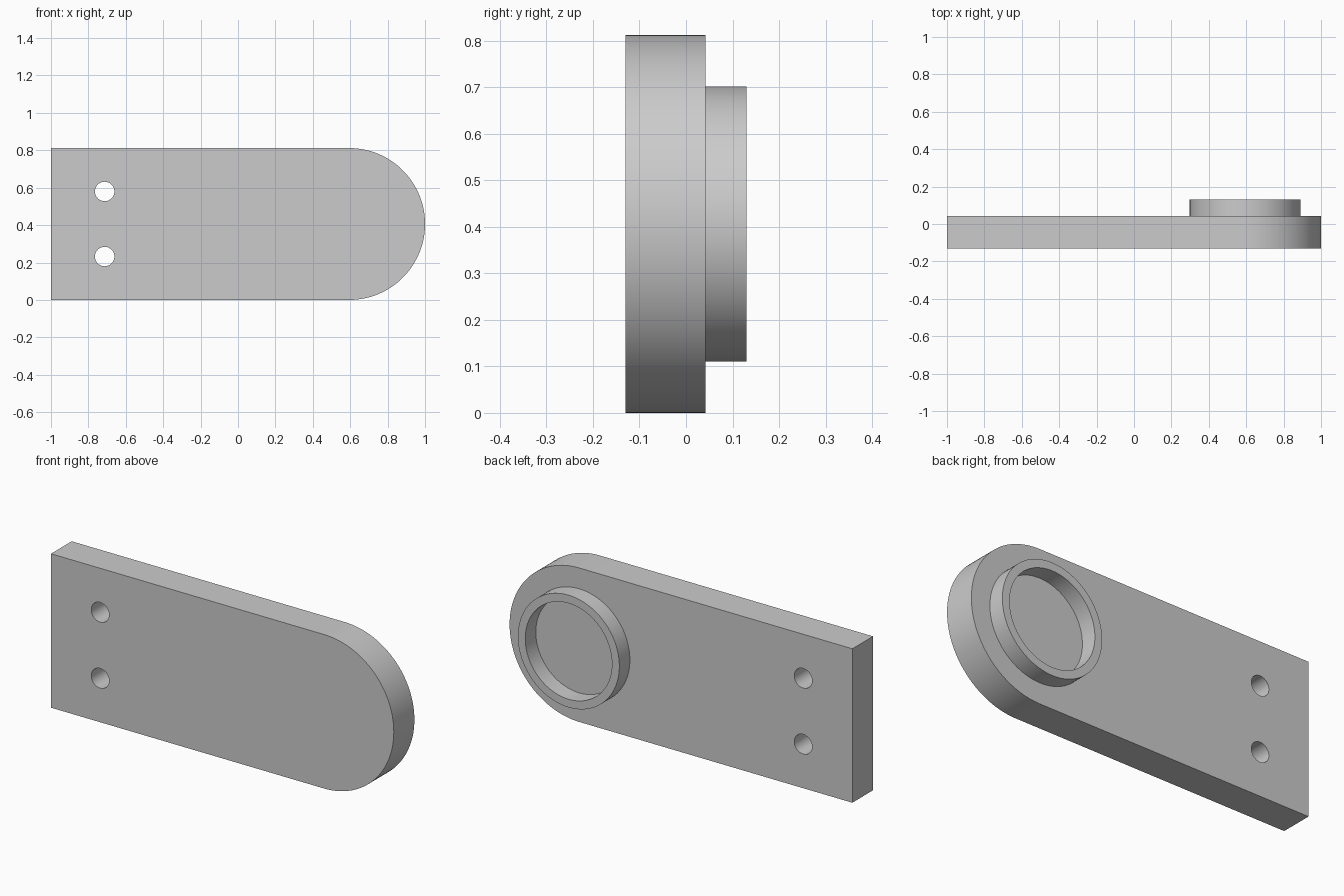
import bpy, bmesh, math
from mathutils import Vector

if "Cube" in bpy.data.objects:
    bpy.data.objects.remove(bpy.data.objects["Cube"], do_unlink=True)

FRONT, FACE, BACK = -0.13, 0.042, 0.13      # plate front, plate back, collar rim
RADIUS = 0.406                              # rounded end, half the plate height
END_X = 1 - RADIUS                          # centre of the rounded end

grey = bpy.data.materials.new("plain grey")
grey.use_nodes = True
colour = (0.6, 0.6, 0.6, 1)
grey.diffuse_color = colour
grey.node_tree.nodes["Principled BSDF"].inputs["Base Color"].default_value = colour


def arc(cx, cz, r, start, end, steps):
    angles = [start + (end - start) * i / steps for i in range(steps + 1)]
    return [(cx + r * math.cos(a), cz + r * math.sin(a)) for a in angles]


def circle(cx, cz, r, steps=64):
    return arc(cx, cz, r, 0, math.tau, steps)[:-1]


def prism(name, outline, y0, y1):
    """Extrude an x-z outline from y0 to y1."""
    bm = bmesh.new()
    face = bm.faces.new([bm.verts.new((x, y0, z)) for x, z in outline])
    top = bmesh.ops.extrude_face_region(bm, geom=[face])["geom"]
    bmesh.ops.translate(bm, vec=Vector((0, y1 - y0, 0)),
                        verts=[v for v in top if isinstance(v, bmesh.types.BMVert)])
    bmesh.ops.recalc_face_normals(bm, faces=bm.faces)
    mesh = bpy.data.meshes.new(name)
    bm.to_mesh(mesh)
    bm.free()
    mesh.materials.append(grey)
    obj = bpy.data.objects.new(name, mesh)
    bpy.context.collection.objects.link(obj)
    return obj


def select(obj):
    bpy.ops.object.select_all(action='DESELECT')
    obj.select_set(True)
    bpy.context.view_layer.objects.active = obj


def cut(obj, cutter):
    """Subtract the cutter, then discard it."""
    cutter.hide_render = True
    mod = obj.modifiers.new("cut", 'BOOLEAN')
    mod.operation, mod.solver, mod.object = 'DIFFERENCE', 'EXACT', cutter
    select(obj)
    bpy.ops.object.modifier_apply(modifier=mod.name)
    bpy.data.objects.remove(cutter, do_unlink=True)


# Plate with one rounded end
outline = [(-1, 2 * RADIUS), (-1, 0)] + arc(END_X, RADIUS, RADIUS, -math.pi / 2, math.pi / 2, 64)
plate = prism("plate", outline, FRONT, FACE)

# Two through holes near the square end
for side in (-1, 1):
    hole = circle(-0.713, RADIUS + side * 0.174, 0.052, 48)
    cut(plate, prism("hole_cutter", hole, FRONT - 0.1, FACE + 0.1))

# Raised collar on the back, open down to the plate
collar = prism("collar", circle(END_X, RADIUS, 0.296, 96), FACE, BACK)
cut(collar, prism("bore_cutter", circle(END_X, RADIUS, 0.253, 96), FACE - 0.1, BACK + 0.1))

for part in (plate, collar):
    select(part)
    bpy.ops.object.shade_smooth_by_angle(angle=math.radians(30))
